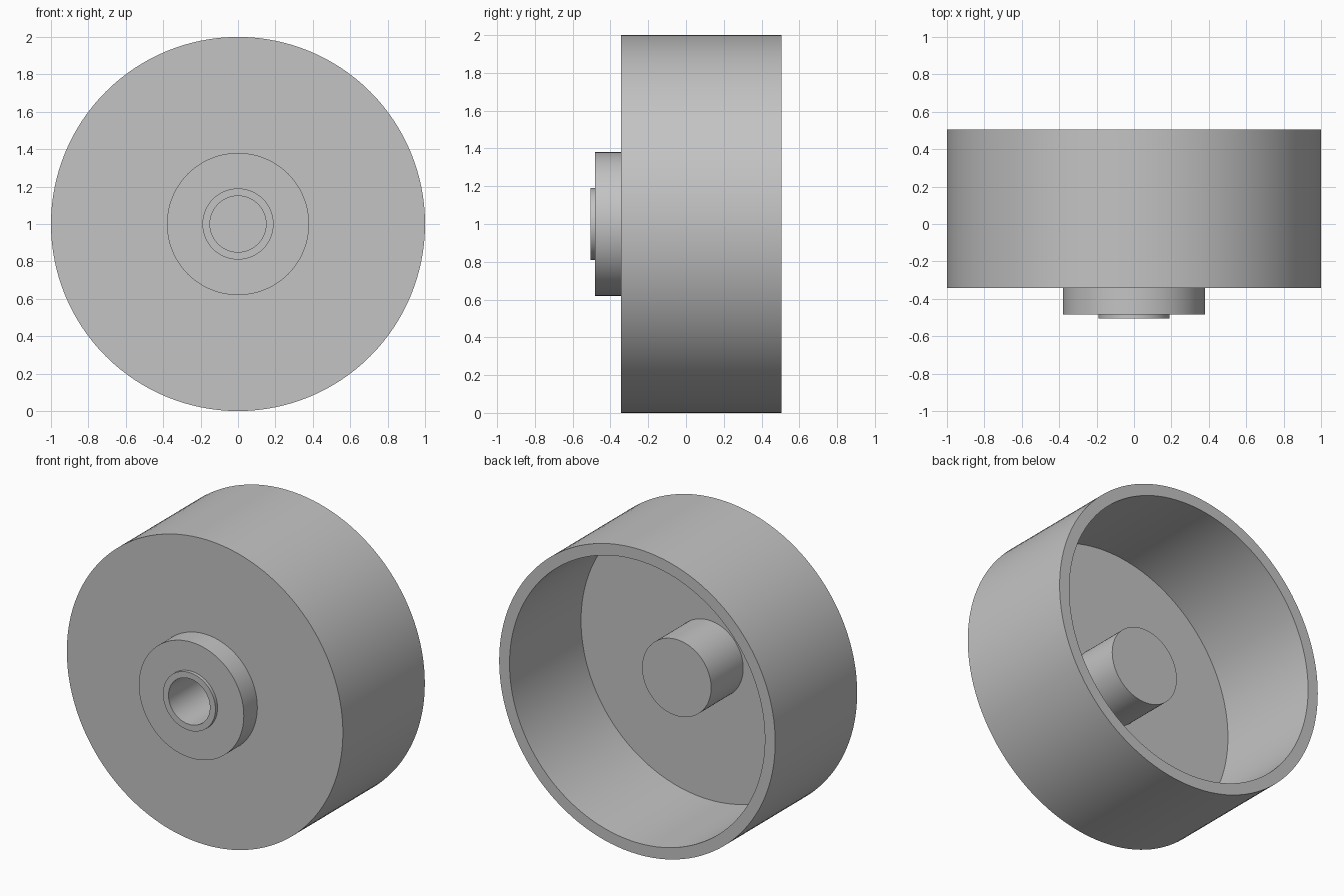
import bpy
import bmesh
from math import cos, sin, tau, radians

cube = bpy.data.objects.get("Cube")
if cube:
    bpy.data.objects.remove(cube, do_unlink=True)

SEGMENTS = 128
AXIS_Z = 1.0

# Dimensions along y
FRONT, LIP_BACK, DISC, FLOOR, BOSS_END, RIM = -0.505, -0.483, -0.343, -0.235, 0.097, 0.505
BORE_END = 0.0
# Radii
BORE_R, LIP_R, BOSS_R, FLANGE_R, INNER_R, OUTER_R = 0.15, 0.19, 0.25, 0.38, 0.925, 1.0

grey = bpy.data.materials.new("plain grey")
grey.use_nodes = True
grey.diffuse_color = (0.55, 0.55, 0.55, 1)
grey.node_tree.nodes["Principled BSDF"].inputs["Base Color"].default_value = grey.diffuse_color


def lathe(name, profile, cap_start=False, cap_end=False):
    """Turn a (radius, y) profile about the wheel axis, optionally capping its ends."""
    bm = bmesh.new()
    rings = []
    for r, y in profile:
        angles = [tau * i / SEGMENTS for i in range(SEGMENTS)]
        rings.append([bm.verts.new((r * cos(a), y, AXIS_Z + r * sin(a))) for a in angles])
    for a, b in zip(rings, rings[1:]):
        for i in range(SEGMENTS):
            j = (i + 1) % SEGMENTS
            bm.faces.new((a[i], b[i], b[j], a[j]))
    if cap_start:
        bm.faces.new(rings[0])
    if cap_end:
        bm.faces.new(rings[-1][::-1])
    bm.normal_update()
    for face in bm.faces:
        face.smooth = True
    for edge in bm.edges:
        edge.smooth = len(edge.link_faces) == 2 and edge.calc_face_angle() < radians(30)
    mesh = bpy.data.meshes.new(name)
    bm.to_mesh(mesh)
    bm.free()
    mesh.materials.append(grey)
    obj = bpy.data.objects.new(name, mesh)
    bpy.context.collection.objects.link(obj)
    return obj


# Blind bore, raised lip and flange on the front
lathe("front_hub", [
    (BORE_R, BORE_END), (BORE_R, FRONT), (LIP_R, FRONT),
    (LIP_R, LIP_BACK), (FLANGE_R, LIP_BACK), (FLANGE_R, DISC),
], cap_start=True)

# Hollow drum, open at the back
lathe("drum", [
    (FLANGE_R, DISC), (OUTER_R, DISC), (OUTER_R, RIM),
    (INNER_R, RIM), (INNER_R, FLOOR), (BOSS_R, FLOOR),
])

# Solid-ended boss inside the drum
lathe("rear_boss", [(BOSS_R, FLOOR), (BOSS_R, BOSS_END)], cap_end=True)
